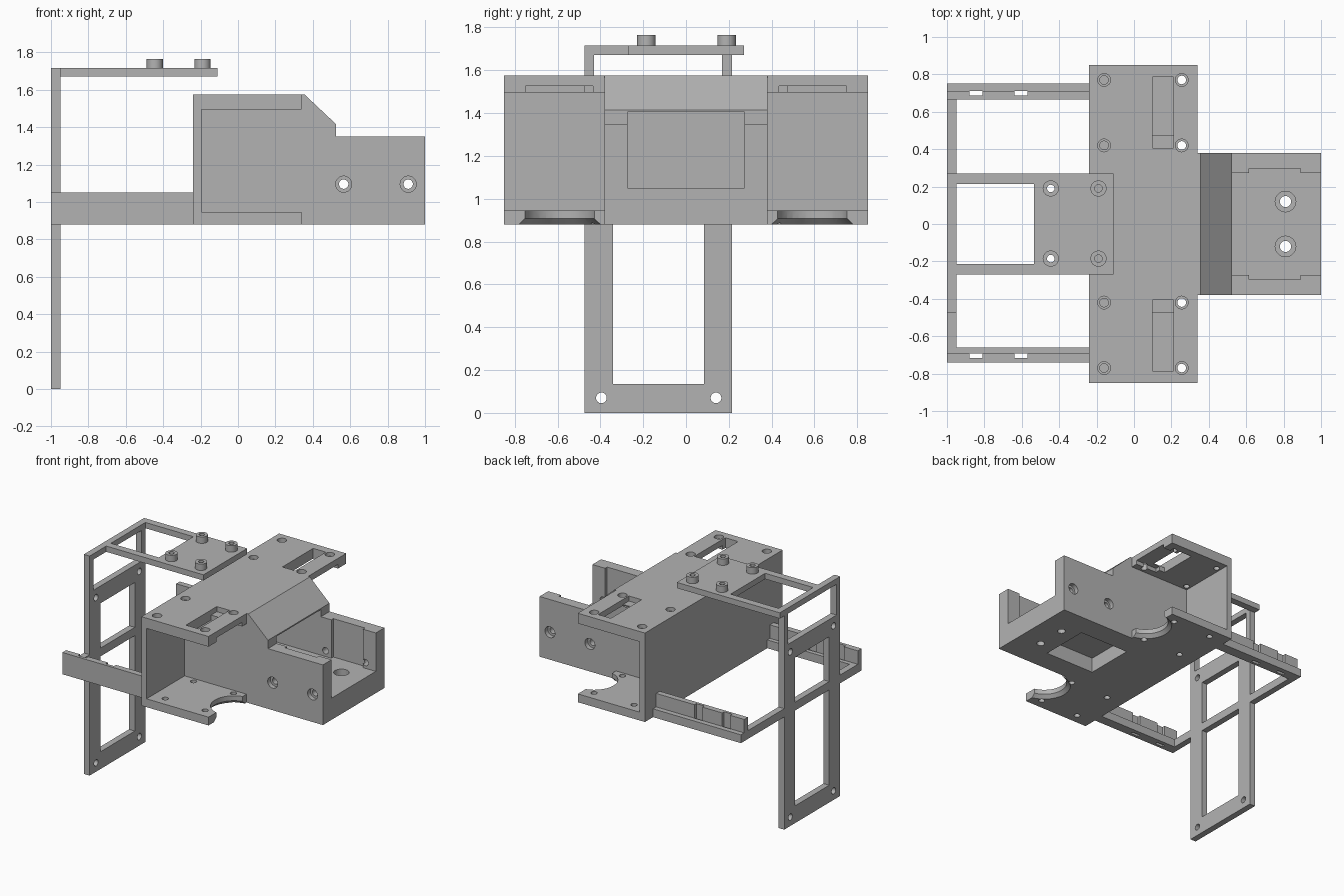
import bpy, bmesh, math
from mathutils import Vector, Matrix

default = bpy.data.objects.get("Cube")
if default:
    bpy.data.objects.remove(default, do_unlink=True)

grey = bpy.data.materials.new("plain grey")
grey.use_nodes = True
tone = (0.45, 0.45, 0.45, 1)
grey.diffuse_color = tone
grey.node_tree.nodes["Principled BSDF"].inputs["Base Color"].default_value = tone


def box(bm, x, y, z):
    """Box from three (min, max) ranges."""
    lo, hi = zip(x, y, z)
    size = [b - a for a, b in zip(lo, hi)]
    mid = [(a + b) / 2 for a, b in zip(lo, hi)]
    bmesh.ops.create_cube(bm, size=1, matrix=Matrix.Translation(mid) @ Matrix.Diagonal((*size, 1)))


def prism(bm, outline, y):
    """Side outline (x, z) extruded between two y values."""
    face = bm.faces.new([bm.verts.new((px, y[0], pz)) for px, pz in outline])
    grown = bmesh.ops.extrude_face_region(bm, geom=[face])["geom"]
    bmesh.ops.translate(bm, vec=(0, y[1] - y[0], 0),
                        verts=[v for v in grown if isinstance(v, bmesh.types.BMVert)])


def rod(bm, start, end, r1, r2=None):
    """Cylinder or cone between two points."""
    a, b = Vector(start), Vector(end)
    turn = (b - a).to_track_quat("Z", "Y").to_matrix().to_4x4()
    bmesh.ops.create_cone(bm, cap_ends=True, segments=32, radius1=r1,
                          radius2=r1 if r2 is None else r2, depth=(b - a).length,
                          matrix=Matrix.Translation((a + b) / 2) @ turn)


def make(name, bm):
    bmesh.ops.recalc_face_normals(bm, faces=bm.faces)
    mesh = bpy.data.meshes.new(name)
    bm.to_mesh(mesh)
    bm.free()
    mesh.materials.append(grey)
    obj = bpy.data.objects.new(name, mesh)
    bpy.context.collection.objects.link(obj)
    return obj


def part(name, solid, cuts=None):
    """Solid object with all its cuts taken out."""
    obj = make(name, solid)
    bpy.context.view_layer.objects.active = obj
    if cuts:
        cutter = make(name + "_cutter", cuts)
        cutter.hide_render = True
        mod = obj.modifiers.new("cut", "BOOLEAN")
        mod.operation, mod.solver, mod.object = "DIFFERENCE", "EXACT", cutter
        mod.use_self = True
        bpy.ops.object.modifier_apply(modifier=mod.name)
        bpy.data.objects.remove(cutter, do_unlink=True)
    for o in bpy.context.selected_objects:
        o.select_set(False)
    obj.select_set(True)
    bpy.ops.object.shade_smooth_by_angle(angle=math.radians(30))
    return obj


BACK, FRONT, BASE, ROOF = -0.24, 0.34, 0.88, 1.575

# Central housing with open tray
solid, cuts = bmesh.new(), bmesh.new()
prism(solid, [(BACK, BASE), (1, BASE), (1, 1.35), (0.525, 1.35), (0.525, 1.415),
              (0.355, ROOF), (BACK, ROOF)], (-0.38, 0.38))
prism(cuts, [(-0.195, 1.05), (1.1, 1.05), (1.1, 1.405), (0.525, 1.405),
             (0.43, 1.495), (-0.195, 1.495)], (-0.273, 0.273))
box(cuts, (0.24, 0.68), (-0.2, 0.2), (0.8, 1.0))
for s in (-1, 1):
    box(cuts, (0.615, 0.89), sorted((s * 0.26, s * 0.298)), (1.05, 1.45))
    rod(cuts, (0.81, s * 0.12, 0.8), (0.81, s * 0.12, 1.1), 0.03)
    rod(cuts, (0.81, s * 0.12, 1.0), (0.81, s * 0.12, 1.12), 0.055)
    for x in (0.565, 0.91):
        rod(cuts, (x, s * 0.25, 1.095), (x, s * 0.45, 1.095), 0.025)
        rod(cuts, (x, s * 0.345, 1.095), (x, s * 0.47, 1.095), 0.043)
part("housing", solid, cuts)

# Side brackets, one per side
for s, side in ((-1, "right"), (1, "left")):
    def span(a, b):
        return sorted((s * a, s * b))
    solid, cuts = bmesh.new(), bmesh.new()
    prism(solid, [(BACK, BASE), (FRONT, BASE), (FRONT, 0.945), (-0.195, 0.945),
                  (-0.195, 1.495), (FRONT, 1.495), (FRONT, ROOF), (BACK, ROOF)], span(0.38, 0.85))
    # slot with a shallow step, and the groove leading to the edge
    box(cuts, (0.1, 0.21), span(0.475, 0.785), (1.4, 1.7))
    box(cuts, (0.1, 0.21), span(0.405, 0.48), (1.535, 1.72))
    box(cuts, (0.15, 0.4), span(0.435, 0.75), (1.45, 1.527))
    # round relief with chamfer in the lower plate
    rod(cuts, (0.38, s * 0.59, 0.8), (0.38, s * 0.59, 1.0), 0.168)
    rod(cuts, (0.38, s * 0.59, 0.87), (0.38, s * 0.59, 0.91), 0.205, 0.165)
    for y in (0.42, 0.77):
        for x, low_x in ((-0.16, -0.09), (0.255, 0.255)):
            rod(cuts, (x, s * y, 1.4), (x, s * y, 1.7), 0.023)
            rod(cuts, (x, s * y, 1.545), (x, s * y, 1.72), 0.034)
            rod(cuts, (low_x, s * y, 0.8), (low_x, s * y, 1.0), 0.023)
    part(side + "_bracket", solid, cuts)

# Side rails: tall wall with notches and a low ledge behind it
for side, y0, y1, y2 in (("left", 0.665, 0.71, 0.75), ("right", -0.74, -0.693, -0.66)):
    solid, cuts = bmesh.new(), bmesh.new()
    prism(solid, [(-1, BASE), (BACK, BASE), (BACK, 1.05), (-1, 1.05)], (y0, y1))
    for x in (-0.88, -0.64):
        box(cuts, (x, x + 0.07), (y1 - 0.024, y1 + 0.03), (0.8, 1.1))
    part(side + "_rail_wall", solid, cuts)
    solid, cuts = bmesh.new(), bmesh.new()
    box(solid, (-1, BACK), (y1, y2), (BASE, 0.945))
    part(side + "_rail_ledge", solid)
    cuts.free()

# Bar joining the two rails
solid = bmesh.new()
box(solid, (-1, -0.95), (-0.693, 0.665), (BASE, 0.945))
part("rail_crossbar", solid)

# Upright frame with two windows and a narrow upper opening
solid, cuts = bmesh.new(), bmesh.new()
box(solid, (-1, -0.95), (-0.475, 0.215), (0, 1.715))
for z in ((0.135, 0.88), (0.945, 1.295)):
    box(cuts, (-1.1, -0.9), (-0.34, 0.083), z)
box(cuts, (-1.1, -0.9), (-0.43, 0.168), (1.43, 1.67))
for y in (-0.395, 0.14):
    for z in (0.07, 1.36):
        rod(cuts, (-1.1, y, z), (-0.9, y, z), 0.025)
part("upright_frame", solid, cuts)

# Upper shelf with window and hollow standoffs
solid, cuts = bmesh.new(), bmesh.new()
box(solid, (-1, -0.11), (-0.27, 0.27), (1.67, 1.715))
box(cuts, (-0.95, -0.535), (-0.213, 0.213), (1.6, 1.8))
posts = [(x, y) for x in (-0.445, -0.19) for y in (-0.185, 0.19)]
for x, y in posts:
    rod(cuts, (x, y, 1.6), (x, y, 1.8), 0.02)
part("upper_shelf", solid, cuts)
for x, y in posts:
    solid, cuts = bmesh.new(), bmesh.new()
    rod(solid, (x, y, 1.715), (x, y, 1.765), 0.043)
    rod(cuts, (x, y, 1.6), (x, y, 1.8), 0.02)
    part("standoff", solid, cuts)
